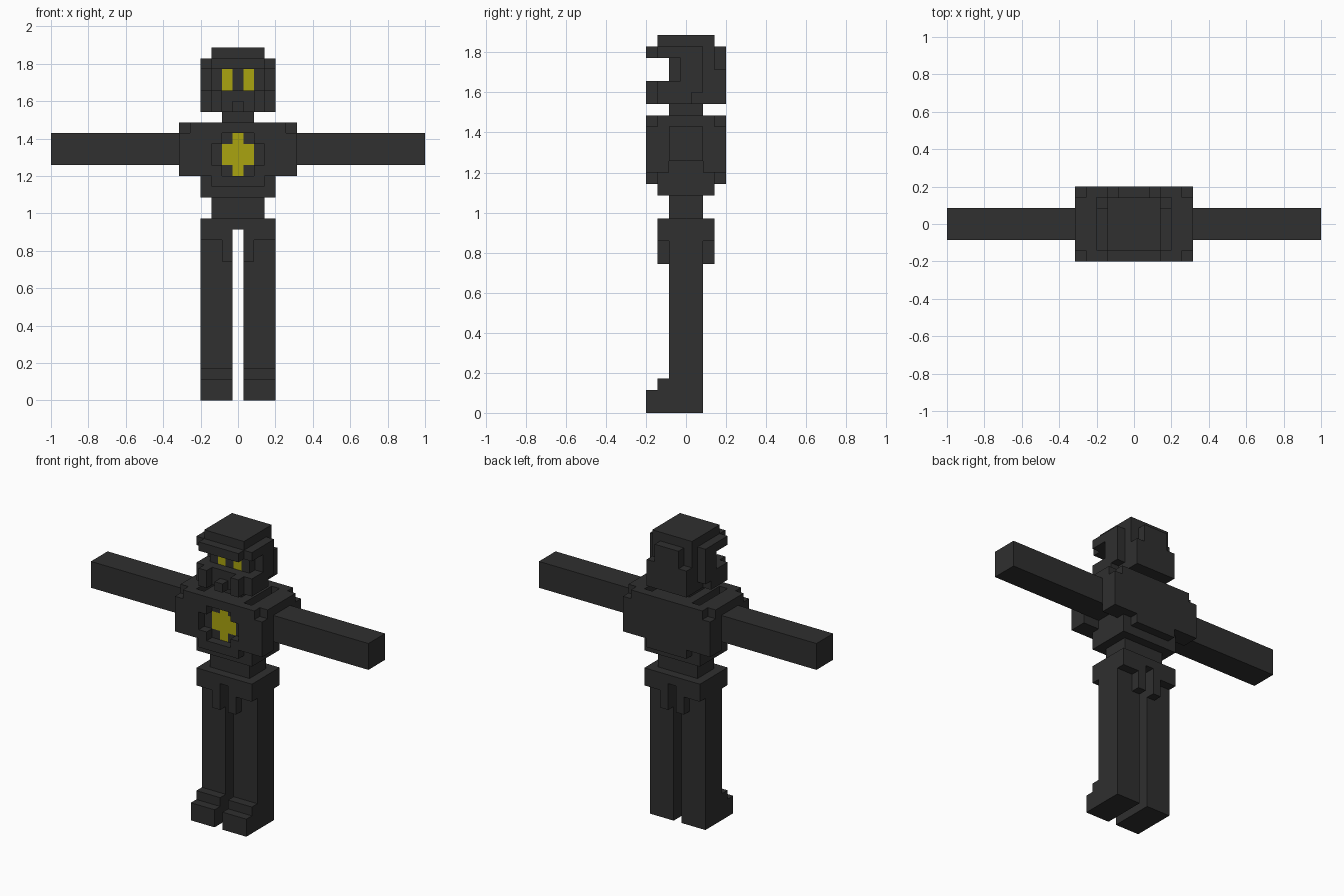
import bpy, bmesh, math
from mathutils import Vector

if "Cube" in bpy.data.objects:
    bpy.data.objects.remove(bpy.data.objects["Cube"])

V = 2 / 35  # block size: the arm span is 35 blocks


def material(name, rgb):
    m = bpy.data.materials.new(name)
    m.diffuse_color = (*rgb, 1)
    m.use_nodes = True
    m.node_tree.nodes["Principled BSDF"].inputs["Base Color"].default_value = m.diffuse_color
    return m


DARK = material("charcoal", (0.029, 0.029, 0.029))
GOLD = material("yellow", (0.40, 0.37, 0.005))


def cells(boxes):
    """Blocks in inclusive ranges (x0, x1, y0, y1, z0, z1), mirrored across x."""
    out = set()
    for x0, x1, y0, y1, z0, z1 in boxes:
        for x in range(x0, x1 + 1):
            for y in range(y0, y1 + 1):
                for z in range(z0, z1 + 1):
                    out |= {(x, y, z), (-x, y, z)}
    return out


def part(name, boxes, cuts=(), mat=DARK):
    """Outer skin of a group of blocks, with coplanar faces merged."""
    solid = cells(boxes) - cells(cuts)
    bm = bmesh.new()
    for c in solid:
        for axis in range(3):
            for s in (-1, 1):
                n = list(c)
                n[axis] += s
                if tuple(n) in solid:
                    continue
                normal, u = Vector((0, 0, 0)), Vector((0, 0, 0))
                normal[axis], u[(axis + 1) % 3] = s, 1
                w = normal.cross(u)
                mid = Vector((c[0], c[1], c[2] + 0.5)) + normal / 2
                bm.faces.new([bm.verts.new((mid + (a * u + b * w) / 2) * V)
                              for a, b in ((-1, -1), (1, -1), (1, 1), (-1, 1))])
    bmesh.ops.remove_doubles(bm, verts=bm.verts, dist=V / 100)
    bmesh.ops.dissolve_limit(bm, angle_limit=math.radians(1),
                             verts=bm.verts, edges=bm.edges)
    mesh = bpy.data.meshes.new(name)
    bm.to_mesh(mesh)
    bm.free()
    mesh.materials.append(mat)
    ob = bpy.data.objects.new(name, mesh)
    bpy.context.collection.objects.link(ob)


# Legs with stepped shoes
part("legs", [(1, 3, -1, 1, 0, 14),
              (1, 3, -3, -2, 0, 1),
              (1, 3, -2, -2, 2, 2)])

# Hips: belt with hanging tabs front and back, open at the crotch
part("hips", [(0, 3, -2, 2, 15, 16),
              (1, 1, -2, -2, 13, 14), (1, 1, 2, 2, 13, 14)],
     cuts=[(0, 0, -2, 2, 15, 15)])

part("waist", [(0, 2, -1, 1, 17, 18)])

# Emblem on the chest, a cross of blocks set one block deep
emblem = [(0, 1, -2, -2, 22, 23), (0, 0, -2, -2, 21, 24)]
part("chest_emblem", emblem, mat=GOLD)

# Torso with lower steps, emblem recess, notched corners, armpits and neck slots
part("torso", [(0, 3, -2, 2, 19, 20),
               (0, 2, -3, 3, 20, 20),
               (0, 5, -3, 3, 21, 25)],
     cuts=emblem + [
         (0, 2, -3, -3, 22, 23), (0, 1, -3, -3, 21, 24),
         (5, 5, -3, -3, 25, 25), (5, 5, 3, 3, 25, 25),
         (4, 5, -1, 1, 21, 21),
         (3, 3, -2, 2, 25, 25)])

part("arms", [(6, 17, -1, 1, 22, 24)])
part("neck", [(0, 1, -1, 1, 26, 26)])

# Eyes sit flush with the recessed face
eyes = [(1, 1, -1, -1, 29, 30)]
part("eyes", eyes, mat=GOLD)

# Head: core, crown, brow, jaw with ridges, side panels and back panel
part("head", [(0, 2, -1, 2, 27, 31),
              (0, 2, -2, 2, 32, 32),
              (0, 2, -3, -2, 31, 31),
              (3, 3, -2, 1, 31, 31),
              (3, 3, 0, 1, 28, 30),
              (3, 3, -2, 0, 27, 28),
              (0, 2, -2, -2, 27, 28),
              (0, 0, -3, -3, 27, 27),
              (2, 2, -3, -3, 27, 28),
              (0, 2, 3, 3, 27, 29),
              (0, 1, 3, 3, 30, 31)],
     cuts=eyes)
